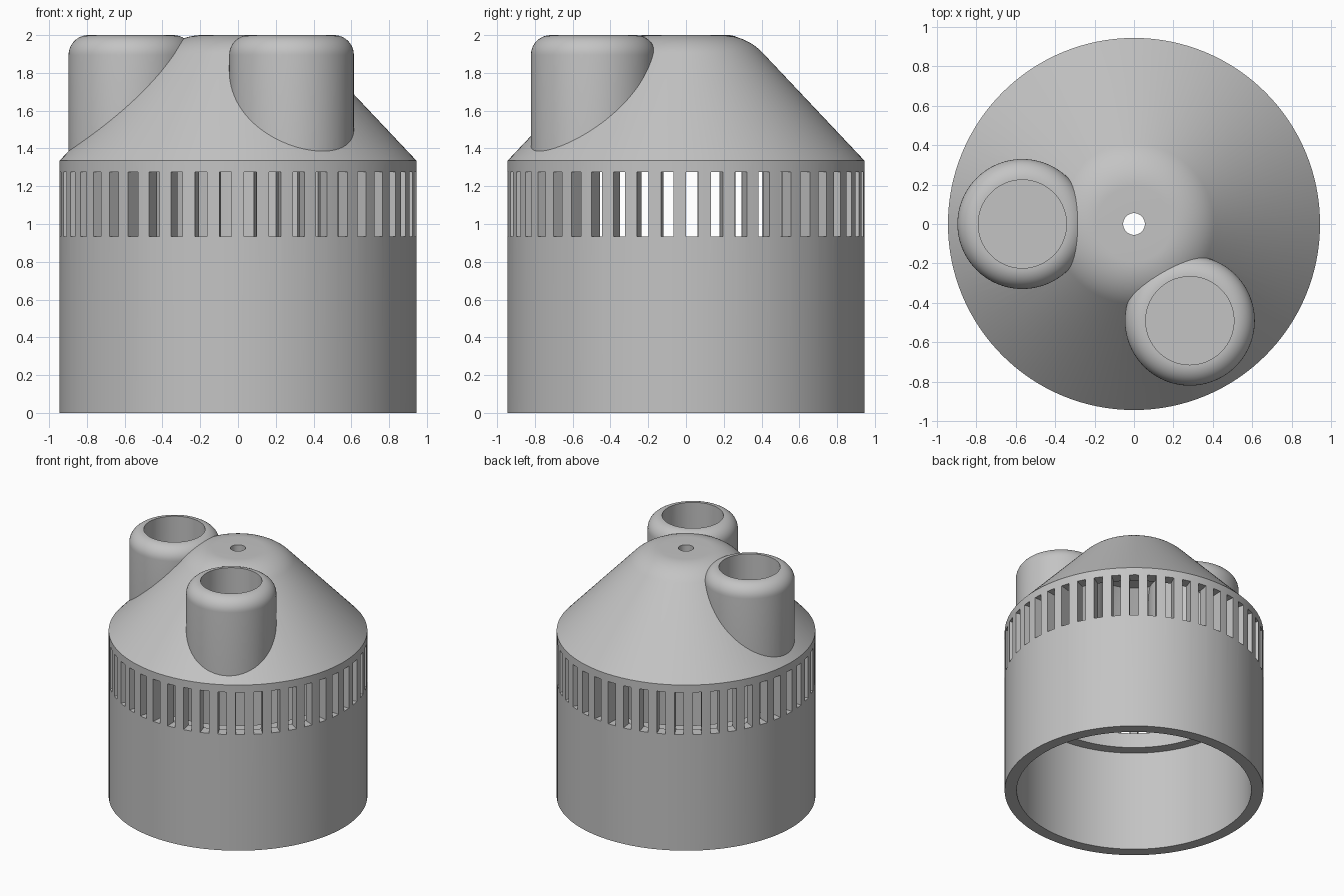
import bpy, bmesh
from math import pi, radians, sin, cos, tan, atan2
from mathutils import Matrix, Vector

cube = bpy.data.objects.get("Cube")
if cube:
    bpy.data.objects.remove(cube, do_unlink=True)

grey = bpy.data.materials.new("plain_grey")
grey.use_nodes = True
grey.diffuse_color = (0.55, 0.55, 0.55, 1)
grey.node_tree.nodes["Principled BSDF"].inputs["Base Color"].default_value = (0.55, 0.55, 0.55, 1)


def make_object(name, bm):
    bmesh.ops.recalc_face_normals(bm, faces=bm.faces)
    mesh = bpy.data.meshes.new(name)
    bm.to_mesh(mesh)
    bm.free()
    mesh.materials.append(grey)
    obj = bpy.data.objects.new(name, mesh)
    bpy.context.collection.objects.link(obj)
    return obj


def revolve(name, profile, center=(0, 0), steps=96, closed=False):
    """Turn a profile of (radius, height) points around a vertical axis."""
    bm = bmesh.new()
    verts = [bm.verts.new((r, 0, z)) for r, z in profile]
    edges = [bm.edges.new(pair) for pair in zip(verts, verts[1:])]
    if closed:
        edges.append(bm.edges.new((verts[-1], verts[0])))
    bmesh.ops.spin(bm, geom=verts + edges, cent=(0, 0, 0), axis=(0, 0, 1),
                   angle=2 * pi, steps=steps)
    bmesh.ops.remove_doubles(bm, verts=bm.verts, dist=1e-5)
    bmesh.ops.translate(bm, verts=bm.verts, vec=(*center, 0))
    return make_object(name, bm)


def arc(cx, cz, radius, start, end, count=10):
    return [(cx + radius * cos(start + (end - start) * i / count),
             cz + radius * sin(start + (end - start) * i / count))
            for i in range(count + 1)]


def combine(target, tool, operation):
    mod = target.modifiers.new("combine", "BOOLEAN")
    mod.object, mod.operation, mod.solver = tool, operation, "EXACT"
    bpy.context.view_layer.objects.active = target
    bpy.ops.object.modifier_apply(modifier=mod.name)
    bpy.data.objects.remove(tool, do_unlink=True)


# Hollow housing: straight wall, conical roof with a rounded crown, inner ledge
outer, shoulder, top, hole = 0.945, 1.335, 2.0, 0.055
slope = 1.06
lean = atan2(1, slope)                       # direction of the roof's normal
blend = 0.30
peak = outer - (top - shoulder) / slope      # where the roof line meets the top
flat = peak - blend * tan((pi / 2 - lean) / 2)
crown = arc(flat, top - blend, blend, lean, pi / 2, 14)
wall = [(outer, 0), (outer, shoulder)] + crown + [(hole, top)]
cavity = [(hole, 1.88), (0.30, 1.88), (0.857, 1.29), (0.857, 0.93),
          (0.775, 0.93), (0.775, 0.81), (0.857, 0.81), (0.857, 0)]
housing = revolve("vented_housing", wall + cavity, steps=128, closed=True)

# Vent slots around the wall
slot_count, slot_width = 45, 0.065
bm = bmesh.new()
for i in range(slot_count):
    turn = Matrix.Rotation(2 * pi * i / slot_count, 4, "Z")
    place = Matrix.Translation(Vector((0.9, slot_width / 2, 1.105)))
    size = Matrix.Diagonal((0.22, slot_width, 0.34, 1))
    bmesh.ops.create_cube(bm, size=1, matrix=turn @ place @ size)
combine(housing, make_object("slot_cutter", bm), "DIFFERENCE")

# Two rounded sockets on the roof, each with a blind bore
tube, bore, reach = 0.33, 0.225, 0.567
for angle in (radians(180), radians(-60)):
    center = (reach * cos(angle), reach * sin(angle))
    edge = tube - bore
    lip = arc(bore, top - edge, edge, 0, pi / 2)
    socket = revolve("socket", [(0, 1.3), (tube, 1.3)] + lip + [(0, top)], center)
    combine(housing, socket, "UNION")
    cutter = revolve("bore_cutter", [(0, 1.36), (bore - 0.001, 1.36),
                                     (bore - 0.001, 2.1), (0, 2.1)], center)
    combine(housing, cutter, "DIFFERENCE")

# Smooth curved surfaces, crisp edges
bpy.ops.object.select_all(action="DESELECT")
housing.select_set(True)
bpy.context.view_layer.objects.active = housing
bpy.ops.object.shade_smooth_by_angle(angle=radians(30))
